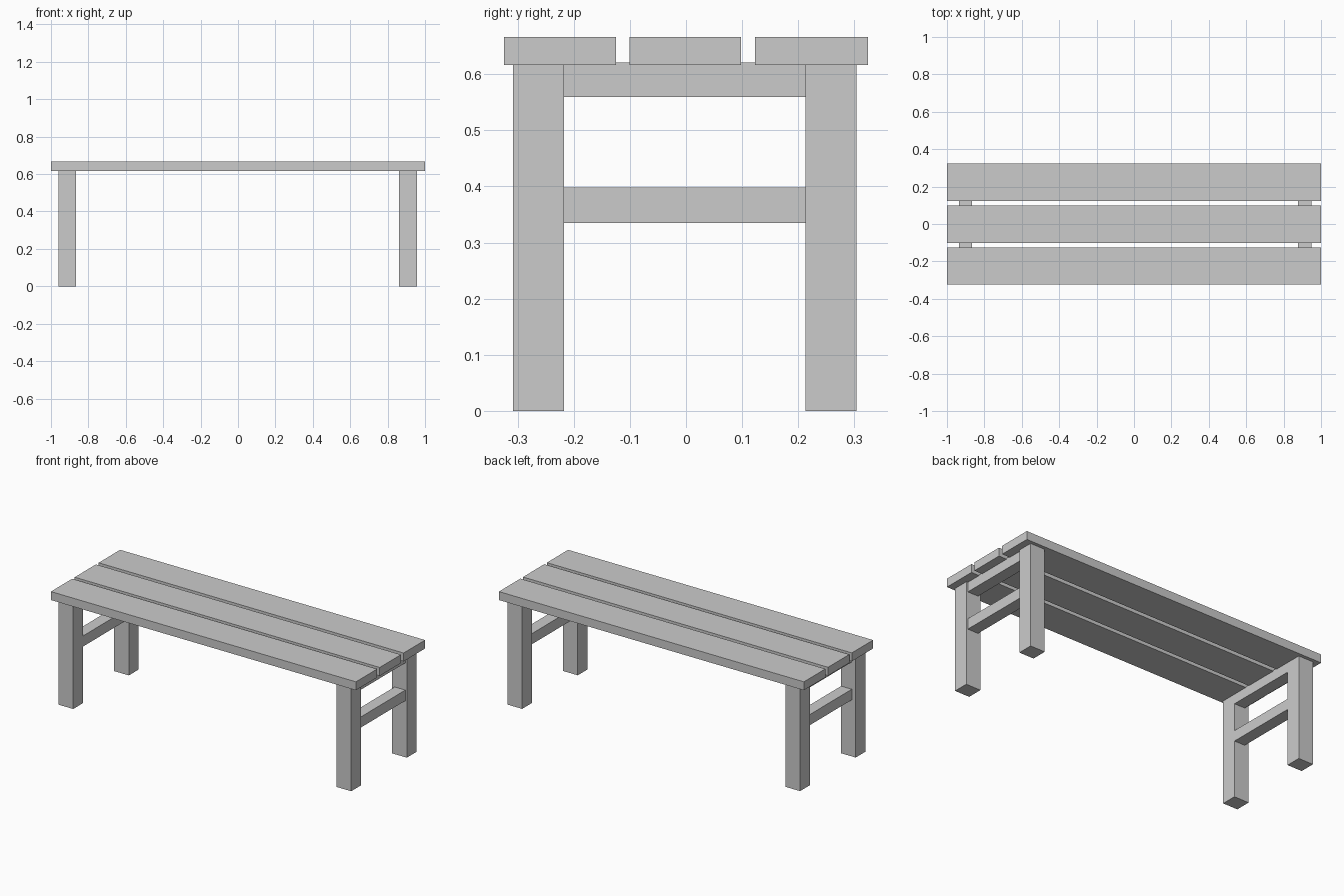
import bpy

if "Cube" in bpy.data.objects:
    bpy.data.objects.remove(bpy.data.objects["Cube"])


def box(name, x, y, z):
    """Axis-aligned box from (min, max) ranges."""
    bpy.ops.mesh.primitive_cube_add(size=1, location=[(a + b) / 2 for a, b in (x, y, z)])
    ob = bpy.context.object
    ob.name = name
    ob.scale = [b - a for a, b in (x, y, z)]
    bpy.ops.object.transform_apply(location=False, rotation=False, scale=True)
    return ob


# Seat planks
for name, y in (("front", (-0.324, -0.125)),
                ("middle", (-0.101, 0.098)),
                ("back", (0.123, 0.324))):
    box(name + "_seat_plank", (-1, 1), y, (0.616, 0.666))

# Legs and cross rails at each end
ends = (("left", (-0.961, -0.865), (-0.935, -0.865)),
        ("right", (0.862, 0.958), (0.878, 0.948)))
for side, leg_x, rail_x in ends:
    box(side + "_front_leg", leg_x, (-0.308, -0.217), (0, 0.616))
    box(side + "_back_leg", leg_x, (0.213, 0.304), (0, 0.616))
    box(side + "_upper_rail", rail_x, (-0.217, 0.213), (0.559, 0.621))
    box(side + "_lower_rail", rail_x, (-0.217, 0.213), (0.335, 0.398))
